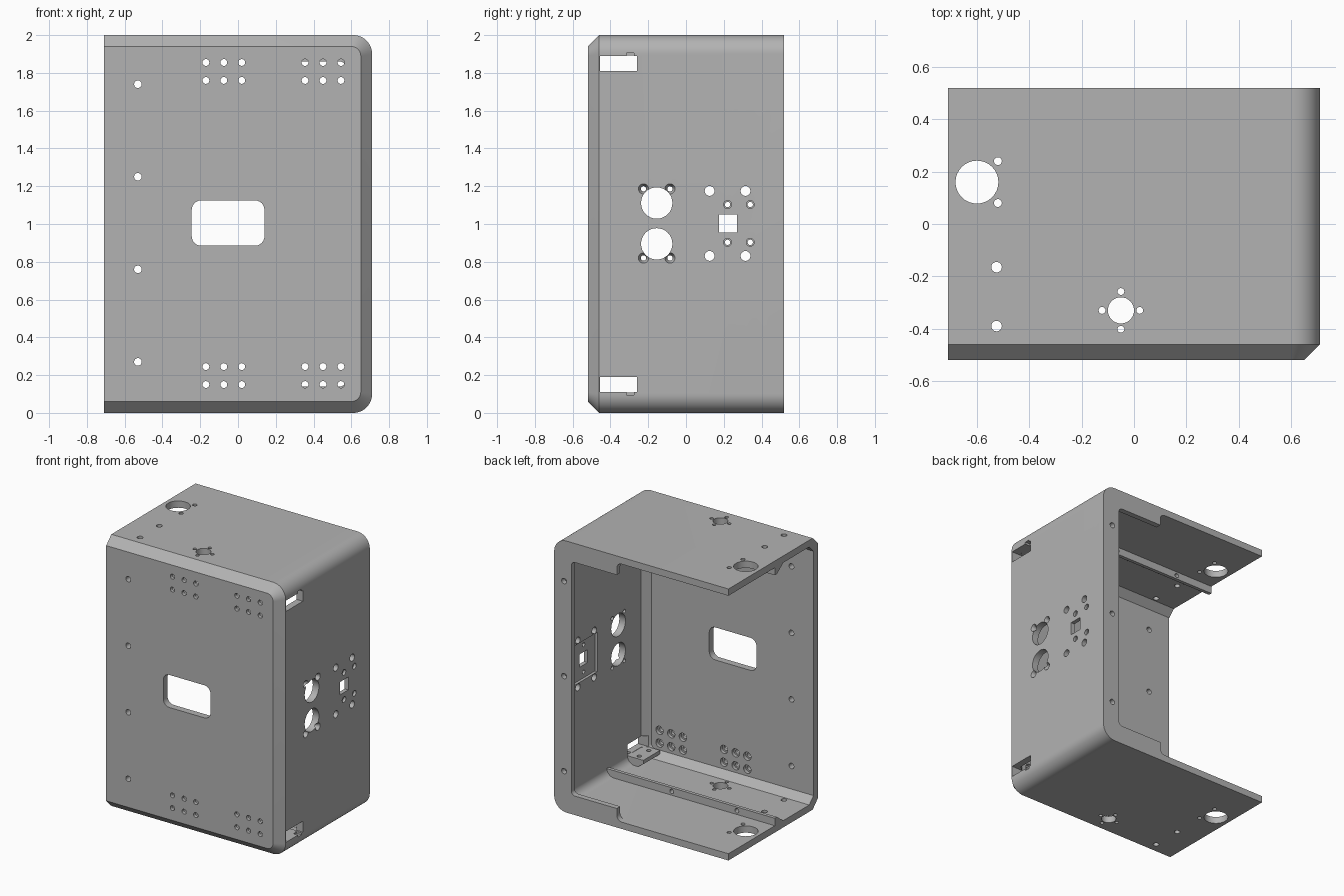
import bpy, bmesh
from math import sin, cos, pi

cube = bpy.data.objects.get("Cube")
if cube:
    bpy.data.objects.remove(cube)

X, Y, H = 0.71, 0.52, 2.0      # half width, half depth, height
WALL, RIM = 0.05, 0.14

grey = bpy.data.materials.new("grey plastic")
grey.use_nodes = True
grey.diffuse_color = (0.45, 0.45, 0.45, 1)
grey.node_tree.nodes["Principled BSDF"].inputs["Base Color"].default_value = (0.45, 0.45, 0.45, 1)


def finish(name, bm):
    bmesh.ops.recalc_face_normals(bm, faces=bm.faces)
    mesh = bpy.data.meshes.new(name)
    bm.to_mesh(mesh)
    bm.free()
    mesh.materials.append(grey)
    ob = bpy.data.objects.new(name, mesh)
    bpy.context.collection.objects.link(ob)
    return ob


def loft(bm, rings):
    """Closed solid through rings of equal length."""
    rings = [[bm.verts.new(p) for p in r] for r in rings]
    for a, b in zip(rings, rings[1:]):
        for i in range(len(a)):
            j = (i + 1) % len(a)
            bm.faces.new((a[i], a[j], b[j], b[i]))
    bm.faces.new(rings[0])
    bm.faces.new(rings[-1])


def section(y, inset, left, r):
    """Cross-section in xz with two rounded corners on the +x side."""
    x, lo, hi = X - inset, inset, H - inset
    pts = [(left, y, lo)]
    for cz, start in ((lo + r, -pi / 2), (hi - r, 0)):
        for k in range(13):
            a = start + k * pi / 24
            pts.append((x - r + r * cos(a), y, cz + r * sin(a)))
    return pts + [(left, y, hi)]


def place(axis, u, v, w):
    """Point from in-plane u, v and w along the axis."""
    return {"x": (w, u, v), "y": (u, w, v), "z": (u, v, w)}[axis]


def cylinder(bm, axis, u, v, r, w0, w1, r1=None):
    loft(bm, [[place(axis, u + q * cos(k * pi / 16), v + q * sin(k * pi / 16), w)
               for k in range(32)] for w, q in ((w0, r), (w1, r1 or r))])


def block(bm, axis, u0, u1, v0, v1, w0, w1, r=0.0):
    """Box, with rounded corners about its axis where r is given."""
    pts = []
    for cu, cv, s in ((u1 - r, v1 - r, 0), (u0 + r, v1 - r, 1),
                      (u0 + r, v0 + r, 2), (u1 - r, v0 + r, 3)):
        for k in range(7 if r else 1):
            a = s * pi / 2 + k * pi / 12
            pts.append((cu + r * cos(a), cv + r * sin(a)))
    loft(bm, [[place(axis, u, v, w) for u, v in pts] for w in (w0, w1)])


def cut(ob, bm):
    cutter = finish("cutter", bm)
    cutter.hide_render = True
    mod = ob.modifiers.new("cut", "BOOLEAN")
    mod.operation, mod.solver, mod.object = "DIFFERENCE", "EXACT", cutter
    bpy.context.view_layer.objects.active = ob
    bpy.ops.object.modifier_apply(modifier=mod.name)
    bpy.data.objects.remove(cutter)


# Outer body with chamfered front edges
bm = bmesh.new()
loft(bm, [section(Y, 0, -X, 0.1), section(-Y + 0.06, 0, -X, 0.1), section(-Y, 0.06, -X, 0.05)])
shell = finish("enclosure_shell", bm)

# Cavity, rear opening inside the rim, and the part of the rim left thin
bm = bmesh.new()
loft(bm, [section(Y - 0.04, WALL, -1, 0.06), section(-0.42, WALL, -1, 0.06),
          section(-0.47, 0.1, -1, 0.03)])
cut(shell, bm)
bm = bmesh.new()
loft(bm, [section(0.7, RIM, -1, 0.03), section(0.4, RIM, -1, 0.03)])
cut(shell, bm)
bm = bmesh.new()
block(bm, "y", -1, 0.2, WALL, H - WALL, 0.4, 0.7, 0.04)
cut(shell, bm)

# Recess for the inner side plate
bm = bmesh.new()
block(bm, "x", 0.09, 0.4, 0.86, 1.15, 0.6, 0.68)
cut(shell, bm)

# Front wall: window, edge holes and four groups of six holes
bm = bmesh.new()
bore = bmesh.new()
block(bm, "y", -0.245, 0.14, 0.885, 1.125, -0.6, -0.4, 0.05)
for i in range(4):
    cylinder(bm, "y", -0.53, 0.27 + 0.49 * i, 0.02, -0.6, -0.4)
for x0 in (-0.17, 0.355):
    for i in range(3):
        for z in (0.15, 0.245, 1.76, 1.855):
            cylinder(bm, "y", x0 + 0.095 * i, z, 0.018, -0.6, -0.4)
            cylinder(bore, "y", x0 + 0.095 * i, z, 0.03, -0.495, -0.4)
cut(shell, bm)
cut(shell, bore)

# Side wall: round ports, square port, screw holes and slots
bm = bmesh.new()
sink = bmesh.new()
block(bm, "x", 0.175, 0.27, 0.955, 1.05, 0.5, 0.8)
for s in (-1, 1):
    cylinder(bm, "x", -0.155, 1.003 + 0.108 * s, 0.083, 0.5, 0.8)
    for y in (-0.225, -0.085):
        cylinder(bm, "x", y, 1.003 + 0.183 * s, 0.014, 0.5, 0.8)
        cylinder(sink, "x", y, 1.003 + 0.183 * s, 0.012, 0.68, 0.72, 0.032)
    for y in (0.125, 0.315):
        cylinder(bm, "x", y, 1.003 + 0.172 * s, 0.026, 0.5, 0.8)
    for y in (0.22, 0.34):
        cylinder(bm, "x", y, 1.003 + 0.1 * s, 0.014, 0.5, 0.8)
        cylinder(sink, "x", y, 1.003 + 0.1 * s, 0.021, 0.69, 0.8)
    z = 1 + 0.85 * s
    block(bm, "x", -0.455, -0.26, z - 0.04, z + 0.04, 0.45, 0.8)
    block(sink, "x", -0.315, -0.275, min(z, z + 0.055 * s), max(z, z + 0.055 * s), 0.45, 0.8)
cut(shell, bm)
cut(shell, sink)

# Top and bottom walls: cable ports and screw holes; rim screw holes
bm = bmesh.new()
for w in (-0.1, H - 0.12):
    holes = [(-0.6, 0.16, 0.082), (-0.52, 0.24, 0.015), (-0.52, 0.08, 0.015),
             (-0.525, -0.165, 0.02), (-0.525, -0.39, 0.02), (-0.05, -0.33, 0.05)]
    holes += [(-0.05 + 0.072 * a, -0.33 + 0.072 * b, 0.013)
              for a, b in ((1, 0), (-1, 0), (0, 1), (0, -1))]
    for x, y, r in holes:
        cylinder(bm, "z", x, y, r, w, w + 0.22)
for z in (0.3, 1.0, 1.7):
    cylinder(bm, "y", 0.63, z, 0.02, 0.4, 0.7)
cut(shell, bm)

parts = [shell]
for label, s in (("bottom", -1), ("top", 1)):
    def lift(h):
        return 1 + s * (1 - h)

    # Wedge rail along the wall, with screw holes
    bm = bmesh.new()
    profile = ((-0.02, 0.03), (-0.02, 0.105), (-0.045, 0.105), (-0.125, 0.045), (-0.125, 0.03))
    loft(bm, [[(x, y, lift(h)) for y, h in profile] for x in (-X, X - 0.04)])
    rail = finish(label + "_rail", bm)
    bm = bmesh.new()
    for x in (-0.4, 0.13):
        cylinder(bm, "y", x, lift(0.078), 0.016, -0.06, 0.1)
    cut(rail, bm)

    # Latch block beside the slot, with two holes
    bm = bmesh.new()
    profile = ((0.67, 0.03), (0.67, 0.108), (0.53, 0.108), (0.53, 0.08), (0.6, 0.03))
    loft(bm, [[(x, y, lift(h)) for x, h in profile] for y in (-0.455, -0.26)])
    latch = finish(label + "_latch_block", bm)
    bm = bmesh.new()
    for y in (-0.41, -0.3):
        cylinder(bm, "z", 0.59, y, 0.016, lift(0.07), lift(0.2))
    cut(latch, bm)
    parts += [rail, latch]

bpy.ops.object.select_all(action="DESELECT")
for ob in parts:
    ob.select_set(True)
bpy.context.view_layer.objects.active = shell
bpy.ops.object.shade_smooth_by_angle(angle=0.5)
